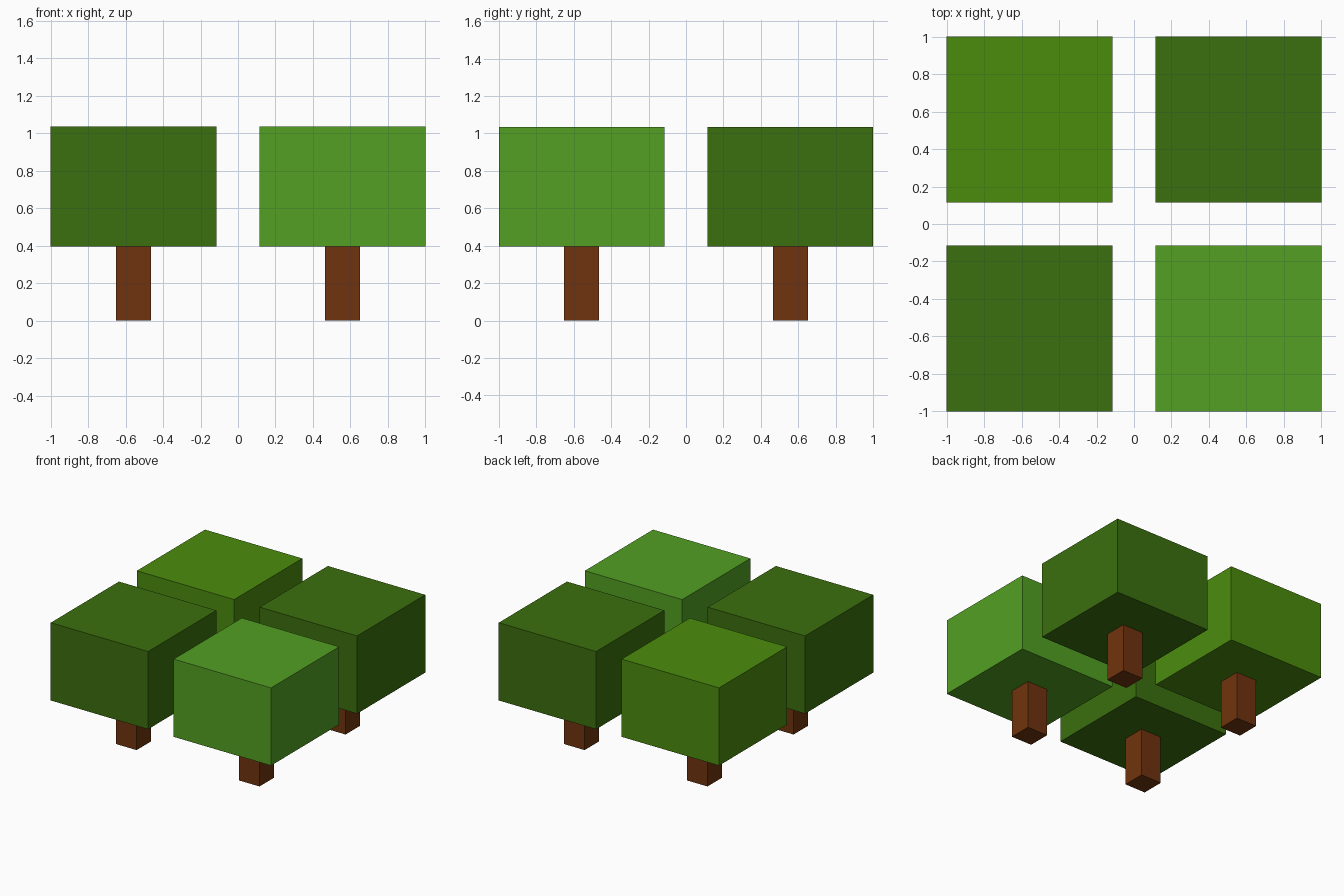
import bpy

if "Cube" in bpy.data.objects:
    bpy.data.objects.remove(bpy.data.objects["Cube"])


def material(name, rgb):
    """Flat colour from 0-255 sRGB, stored as linear."""
    def lin(c):
        c /= 255
        return c / 12.92 if c <= 0.04045 else ((c + 0.055) / 1.055) ** 2.4
    m = bpy.data.materials.new(name)
    m.diffuse_color = (*[lin(c) for c in rgb], 1)
    m.use_nodes = True
    m.node_tree.nodes["Principled BSDF"].inputs["Base Color"].default_value = m.diffuse_color
    return m


def block(name, x, y, z0, z1, width, mat):
    """Square block between two heights."""
    bpy.ops.mesh.primitive_cube_add(size=1, location=(x, y, (z0 + z1) / 2))
    o = bpy.context.object
    o.name = name
    o.scale = (width, width, z1 - z0)
    bpy.ops.object.transform_apply(location=False, rotation=False, scale=True)
    o.data.materials.append(mat)


bark = material("bark brown", (112, 52, 14))
dark = material("dark green", (59, 112, 14))
light = material("light green", (82, 160, 35))
mid = material("mid green", (75, 140, 13))

OFFSET = 0.558      # tree spacing from the centre
CROWN_BASE, TOP = 0.397, 1.035

# Four trees, each a trunk and a leafy crown
for label, sx, sy, leaf in (
    ("front_left", -1, -1, dark),
    ("front_right", 1, -1, light),
    ("back_left", -1, 1, mid),
    ("back_right", 1, 1, dark),
):
    x, y = sx * OFFSET, sy * OFFSET
    block(label + "_trunk", x, y, 0, CROWN_BASE, 0.188, bark)
    block(label + "_crown", x, y, CROWN_BASE, TOP, 0.884, leaf)
